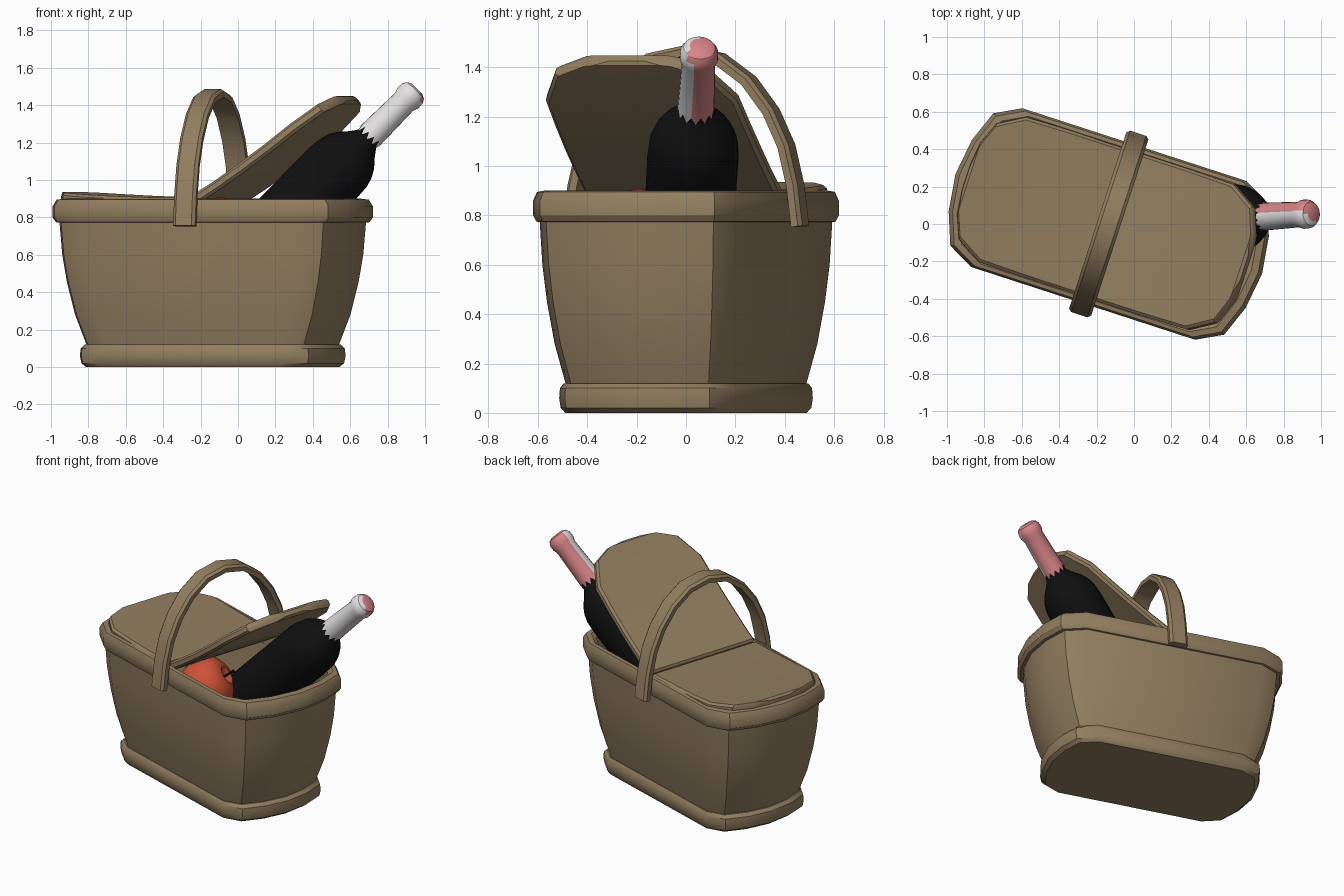
import bpy, bmesh, math
from mathutils import Vector

cube = bpy.data.objects.get("Cube")
if cube:
    bpy.data.objects.remove(cube, do_unlink=True)


def material(name, rgb):
    m = bpy.data.materials.new(name)
    m.use_nodes = True
    m.diffuse_color = (*rgb, 1)
    m.node_tree.nodes["Principled BSDF"].inputs["Base Color"].default_value = (*rgb, 1)
    return m


WOOD = material("basket brown", (0.29, 0.21, 0.118))
GLASS = material("bottle black", (0.005, 0.005, 0.005))
WHITE = material("foil white", (0.78, 0.76, 0.76))
PINK = material("foil pink", (0.68, 0.23, 0.25))
RED = material("fruit red", (0.62, 0.085, 0.04))

# The basket is turned about z; u runs along it and v across it
TURN = math.radians(-18)
CENTRE_X = -0.135


def place(u, v, z):
    c, s = math.cos(TURN), math.sin(TURN)
    return Vector((CENTRE_X + u * c - v * s, u * s + v * c, z))


def make_object(name, bm, mats, recalc=True):
    if recalc:
        bmesh.ops.recalc_face_normals(bm, faces=bm.faces[:])
    mesh = bpy.data.meshes.new(name)
    bm.to_mesh(mesh)
    bm.free()
    for m in mats:
        mesh.materials.append(m)
    ob = bpy.data.objects.new(name, mesh)
    bpy.context.collection.objects.link(ob)
    return ob


def smooth(ob, angle=32):
    bpy.ops.object.select_all(action='DESELECT')
    ob.select_set(True)
    bpy.context.view_layer.objects.active = ob
    if ob.modifiers:
        bpy.ops.object.convert(target='MESH')
    bpy.ops.object.shade_smooth_by_angle(angle=math.radians(angle))


def loft(name, rings, mats, closed=False, caps=(True, True), colour=None):
    """Skin rings of points; closed joins the last ring to the first."""
    bm = bmesh.new()
    loops = [[bm.verts.new(p) for p in ring] for ring in rings]
    pairs = list(zip(loops, loops[1:]))
    if closed:
        pairs.append((loops[-1], loops[0]))
    for a, b in pairs:
        n = len(a)
        for i in range(n):
            j = (i + 1) % n
            bm.faces.new((a[i], a[j], b[j], b[i]))
    if not closed:
        for use, loop in zip(caps, (loops[0], loops[-1])):
            if use:
                bm.faces.new(loop)
    if colour:
        for f in bm.faces:
            f.material_index = colour(f.calc_center_median())
    ob = make_object(name, bm, mats)
    smooth(ob)
    return ob


# Basket plan: one quarter, mirrored both ways
quarter = [(0.862, 0), (0.835, 0.2), (0.77, 0.372), (0.63, 0.446)]
half = quarter + [(-u, v) for u, v in reversed(quarter)]
plan = half + [(u, -v) for u, v in reversed(half[1:-1])]


def basket_part(name, profile, closed=False):
    rings = [[place(u * k, v * k, z) for u, v in plan] for k, z in profile]
    return loft(name, rings, [WOOD], closed)


basket_part("basket_base", [(0.79, 0), (0.82, 0.02), (0.83, 0.06), (0.825, 0.1),
                            (0.8, 0.12), (0.76, 0.12)])
basket_part("basket_body", [(0.78, 0.1), (0.86, 0.28), (0.91, 0.45), (0.94, 0.6), (0.96, 0.8),
                            (0.9, 0.8), (0.88, 0.6), (0.8, 0.28), (0.73, 0.14)])
basket_part("basket_rim", [(0.94, 0.77), (0.98, 0.775), (1.0, 0.8), (1.0, 0.86), (0.975, 0.895),
                           (0.93, 0.9), (0.89, 0.88), (0.89, 0.79)], closed=True)


# Two lids hinged in the middle: sheets given thickness and a soft edge
def lid(name, side, stretch, height):
    stations = [(0, 0.412), (0.15, 0.412), (0.3, 0.412), (0.45, 0.41), (0.595, 0.407),
                (0.735, 0.325), (0.785, 0.2), (0.8, 0.07)]
    bm = bmesh.new()
    rows = [[bm.verts.new(place(side * u * stretch, side * v, height(u * stretch)))
             for v in (-w, 0, w)] for u, w in stations]
    for a, b in zip(rows, rows[1:]):
        for i in range(2):
            bm.faces.new((a[i], b[i], b[i + 1], a[i + 1]))
    ob = make_object(name, bm, [WOOD], recalc=False)
    solid = ob.modifiers.new("thickness", 'SOLIDIFY')
    solid.thickness = 0.055
    solid.offset = -1
    bevel = ob.modifiers.new("edge", 'BEVEL')
    bevel.width = 0.014
    bevel.segments = 1
    bevel.limit_method = 'ANGLE'
    bevel.angle_limit = math.radians(60)
    smooth(ob, 30)


lid("closed_lid", -1, 1, lambda u: 0.905 + 0.05 * u * u)
lid("open_lid", 1, 0.94, lambda u: 0.91 + 0.6 * u + 0.17 * u * u)

# Arched handle: a bevelled strap swept over the basket
arch = [(0.488, 0.755), (0.468, 0.92), (0.43, 1.08), (0.365, 1.22), (0.27, 1.345),
        (0.145, 1.435), (0, 1.465)]
arch += [(-v, z) for v, z in reversed(arch[:-1])]
strap = [(-0.06, -0.022), (0.06, -0.022), (0.062, 0.008), (0.045, 0.022),
         (-0.045, 0.022), (-0.062, 0.008)]
sections = []
for i, (v, z) in enumerate(arch):
    before, after = arch[max(i - 1, 0)], arch[min(i + 1, len(arch) - 1)]
    out = Vector((after[1] - before[1], before[0] - after[0])).normalized()
    sections.append([place(w, v - out.x * -t, z + out.y * t) for w, t in strap])
loft("handle", sections, [WOOD])


# Turned parts: profile of (distance along axis, radius)
def lathe(name, origin, axis, profile, mats, zigzag=0, segs=24, caps=(True, True), colour=None):
    axis = Vector(axis).normalized()
    q = (Vector((0, 1, 0)) - axis * axis.y).normalized()
    p = q.cross(axis)
    rings = []
    for k, (s, r) in enumerate(profile):
        ring = []
        for i in range(segs):
            a = math.tau * i / segs
            jag = zigzag * (-1) ** i if k == len(profile) - 1 else 0
            ring.append(Vector(origin) + axis * (s + jag) + (p * math.cos(a) + q * math.sin(a)) * r)
        rings.append(ring)
    return loft(name, rings, mats, caps=caps, colour=colour)


# Bottle leaning out of the basket, with a two-tone foil
tip = Vector((0.957, 0.055, 1.487))
down = Vector((-1, -0.06, -1))
lathe("bottle", tip, down, [(0.3, 0.064), (0.38, 0.07), (0.42, 0.1), (0.465, 0.14), (0.51, 0.165),
                            (0.56, 0.18), (0.64, 0.185), (1.2, 0.18), (1.23, 0.16)], [GLASS])


def foil_colour(c):
    d = down.normalized()
    s = (c - tip).dot(d)
    off = c - tip - d * s
    under = (off.x - off.z) * 0.7
    if s < 0.03:
        return 1 if off.y + 0.6 * under > -0.025 else 0
    return 1 if off.y + 0.22 * under > 0 else 0


lathe("bottle_foil", tip, down, [(0, 0.04), (0.012, 0.064), (0.035, 0.077), (0.07, 0.078),
                                 (0.1, 0.068), (0.365, 0.075)], [WHITE, PINK],
      zigzag=0.018, caps=(True, False), colour=foil_colour)

# Round fruit lying on its side, with a stem in its dimple
fruit_axis = Vector((0.75, 0.35, 0.55)).normalized()
fruit_centre = Vector((-0.1, -0.2, 0.72))
lathe("fruit", fruit_centre, fruit_axis,
      [(-0.14, 0.02), (-0.16, 0.06), (-0.14, 0.11), (-0.08, 0.16), (0, 0.185), (0.07, 0.175),
       (0.12, 0.145), (0.15, 0.1), (0.155, 0.06), (0.13, 0.02), (0.12, 0.004)], [RED])
lathe("fruit_stem", fruit_centre, fruit_axis, [(0.11, 0.007), (0.17, 0.008), (0.21, 0.011)],
      [GLASS], segs=8)
